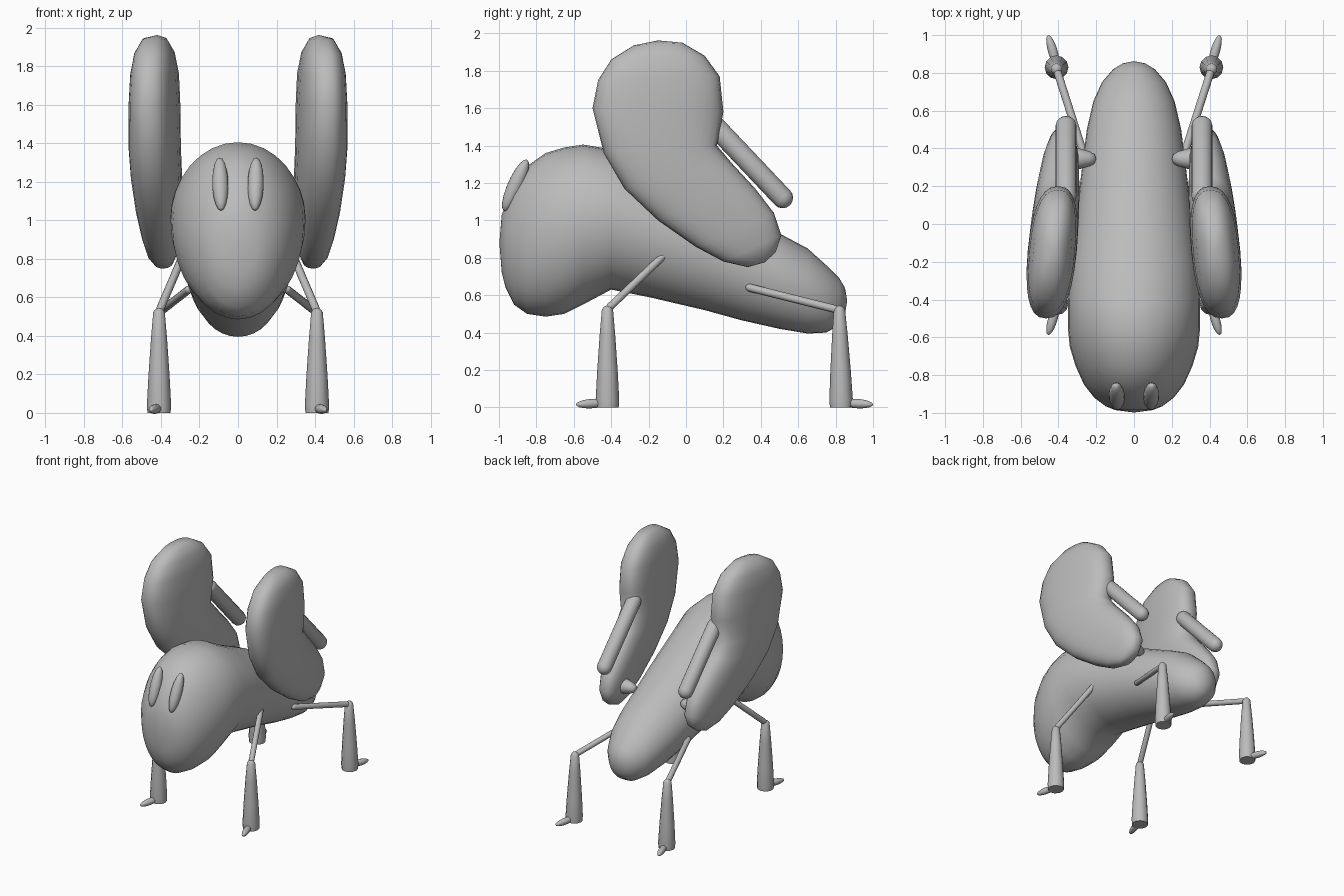
import bpy, bmesh, math
from mathutils import Vector

if "Cube" in bpy.data.objects:
    bpy.data.objects.remove(bpy.data.objects["Cube"])

grey = bpy.data.materials.new("plain grey")
grey.diffuse_color = (0.5, 0.5, 0.5, 1)
grey.use_nodes = True
grey.node_tree.nodes["Principled BSDF"].inputs["Base Color"].default_value = grey.diffuse_color


def finish(name, bm, angle=40):
    bmesh.ops.recalc_face_normals(bm, faces=bm.faces)
    me = bpy.data.meshes.new(name)
    bm.to_mesh(me)
    bm.free()
    me.materials.append(grey)
    ob = bpy.data.objects.new(name, me)
    bpy.context.collection.objects.link(ob)
    bpy.ops.object.select_all(action='DESELECT')
    ob.select_set(True)
    bpy.context.view_layer.objects.active = ob
    bpy.ops.object.shade_smooth_by_angle(angle=math.radians(angle))
    return ob


def loft(name, rings, start=None, end=None, angle=40):
    """Skin rings of points, closing each end to a tip point or a flat cap."""
    bm = bmesh.new()
    vs = [[bm.verts.new(p) for p in r] for r in rings]
    n = len(vs[0])
    for a, b in zip(vs, vs[1:]):
        for i in range(n):
            j = (i + 1) % n
            bm.faces.new((a[i], a[j], b[j], b[i]))
    for ring, tip in ((vs[0], start), (vs[-1], end)):
        if tip is None:
            bm.faces.new(ring)
        else:
            t = bm.verts.new(tip)
            for i in range(n):
                bm.faces.new((ring[i], ring[(i + 1) % n], t))
    return finish(name, bm, angle)


def rod(name, a, b, radii, n=12):
    """Round rod from a to b; radii is a list of (fraction along, radius)."""
    a, b = Vector(a), Vector(b)
    d = b - a
    q = d.to_track_quat('Z', 'Y')
    rings = []
    for t, r in radii:
        rings.append([a + d * t + q @ Vector((r * math.cos(2 * math.pi * i / n),
                                              r * math.sin(2 * math.pi * i / n), 0)) for i in range(n)])
    return loft(name, rings, a, b, 50)


def capsule(r, length):
    k = r / length
    cap = [(k * (1 - math.cos(u)), r * math.sin(u)) for u in (0.4, 0.8, 1.2, math.pi / 2)]
    return cap + [(1 - t, w) for t, w in reversed(cap)]


def ellipse_radii(r, n=9):
    return [((1 - math.cos(math.pi * i / n)) / 2, r * math.sin(math.pi * i / n)) for i in range(1, n)]


def power(v, e):
    return math.copysign(abs(v) ** e, v)


# body: egg-shaped sections (y, bottom, top, half width)
sections = [(-0.985, 0.72, 1.03, 0.10), (-0.965, 0.64, 1.09, 0.15), (-0.92, 0.55, 1.19, 0.21),
            (-0.85, 0.50, 1.29, 0.265), (-0.75, 0.485, 1.36, 0.31), (-0.65, 0.50, 1.39, 0.34),
            (-0.55, 0.55, 1.405, 0.35), (-0.40, 0.63, 1.38, 0.35), (-0.20, 0.59, 1.27, 0.335),
            (0.10, 0.52, 1.13, 0.30), (0.30, 0.465, 1.03, 0.275), (0.50, 0.42, 0.93, 0.25),
            (0.65, 0.395, 0.85, 0.215), (0.75, 0.40, 0.76, 0.17), (0.82, 0.44, 0.69, 0.11),
            (0.85, 0.50, 0.64, 0.06)]
N = 32
rings = []
for y, lo, hi, w in sections:
    mid = lo + (hi - lo) * 0.52
    ring = []
    for i in range(N):
        c, s = math.cos(2 * math.pi * i / N), math.sin(2 * math.pi * i / N)
        ring.append((w * c, y, mid + s * ((hi - mid) if s > 0 else (mid - lo))))
    rings.append(ring)
loft("body", rings, (0, -0.998, 0.88), (0, 0.862, 0.57), 60)

# wing: sections across the bean outline (front y, z, rear y, z, half thickness)
wing = [(-0.28, 1.935, -0.02, 1.95, 0.06), (-0.40, 1.86, 0.10, 1.88, 0.10),
        (-0.47, 1.75, 0.18, 1.77, 0.12), (-0.50, 1.60, 0.20, 1.58, 0.128),
        (-0.44, 1.36, 0.165, 1.40, 0.13), (-0.33, 1.17, 0.25, 1.30, 0.127),
        (-0.15, 1.00, 0.37, 1.17, 0.117), (0.05, 0.86, 0.47, 1.04, 0.10),
        (0.20, 0.78, 0.51, 0.92, 0.08), (0.33, 0.75, 0.48, 0.83, 0.05)]


def plane_x(y):
    return 0.42 - 0.09 * y


for side, s in (("left", -1), ("right", 1)):
    rings = []
    for fy, fz, ry, rz, t in wing:
        ring = []
        for i in range(28):
            c = power(math.cos(2 * math.pi * i / 28), 0.8)
            k = power(math.sin(2 * math.pi * i / 28), 0.8)
            y = (fy + ry) / 2 + c * (ry - fy) / 2
            z = (fz + rz) / 2 + c * (rz - fz) / 2
            ring.append((s * (plane_x(y) + k * t), y, z))
        rings.append(ring)
    loft(side + "_wing", rings, (s * 0.42, -0.15, 1.962), (s * 0.39, 0.42, 0.775), 60)

    # short arm behind the wing and the peg joining the wing to the body
    rod(side + "_arm", (s * 0.36, 0.11, 1.55), (s * 0.36, 0.555, 1.08), capsule(0.056, 0.647), 16)
    rod(side + "_wing_peg", (s * 0.20, 0.345, 0.92), (s * 0.38, 0.345, 0.92),
        [(0.05, 0.025), (0.2, 0.04), (0.5, 0.055), (0.9, 0.06)])

    # eye
    rod(side + "_eye", (s * 0.088, -0.973, 1.05), (s * 0.095, -0.85, 1.325), ellipse_radii(0.042), 16)

    # legs: hip, knee, foot and claw tip
    for end, hip, knee, foot, tip in (
            ("front", (0.28, -0.10, 0.83), (0.41, -0.42, 0.525), (0.41, -0.42, 0), (0.455, -0.588, 0.015)),
            ("back", (0.25, 0.32, 0.645), (0.41, 0.82, 0.52), (0.41, 0.83, 0), (0.455, 1.0, 0.015))):
        m = lambda p: (s * p[0], p[1], p[2])
        top = (knee[0], knee[1], 0.545)
        rod(f"{side}_{end}_upper_leg", m(hip), m(knee), capsule(0.021, 0.5))
        rod(f"{side}_{end}_lower_leg", m(top), m(foot),
            [(0.01, 0.018), (0.04, 0.03), (0.3, 0.042), (0.65, 0.055), (0.93, 0.063), (1.0, 0.06)])
        rod(f"{side}_{end}_claw", m((0.405, foot[1], 0.025)), m(tip), ellipse_radii(0.025))
